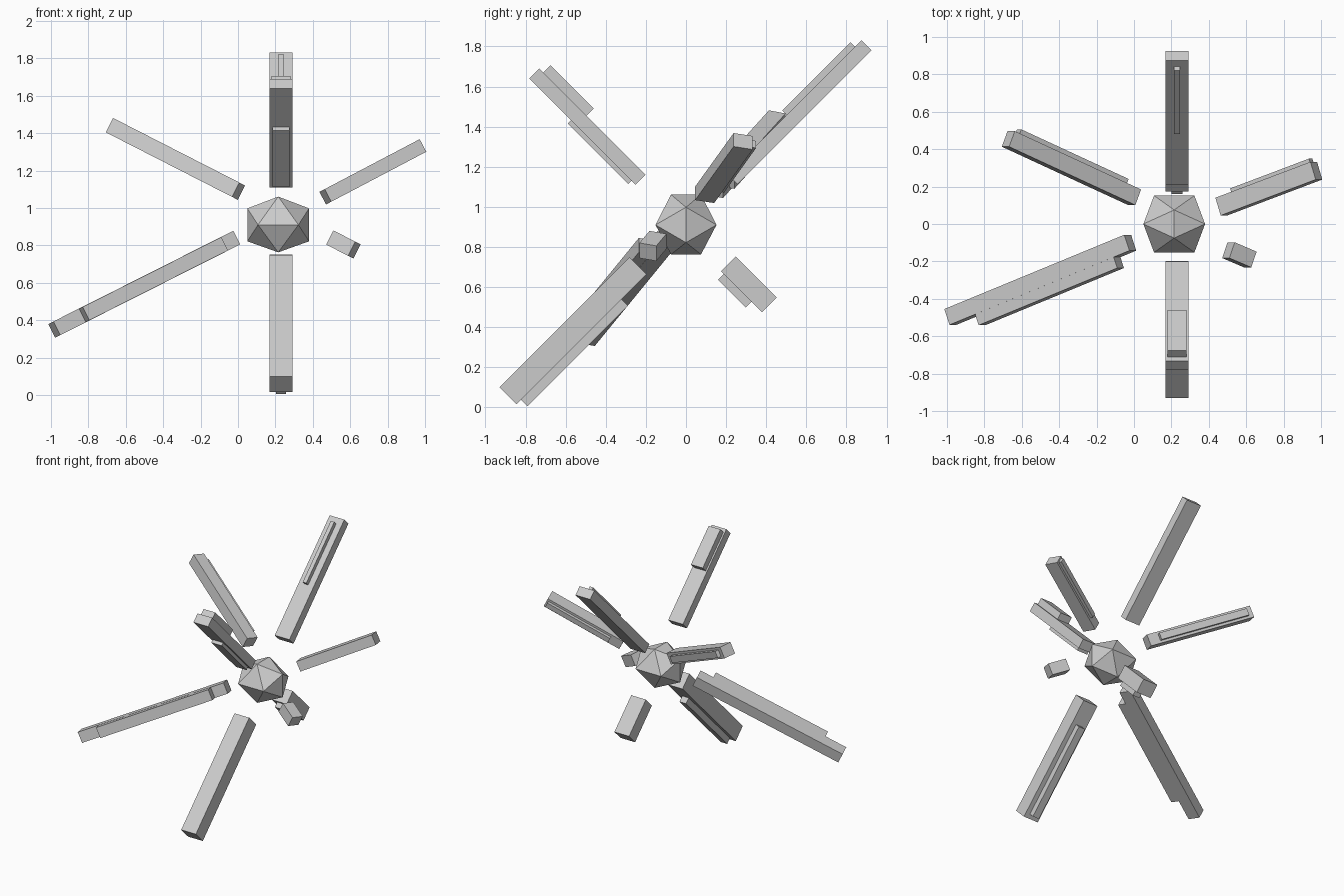
import bpy
from mathutils import Vector

if "Cube" in bpy.data.objects:
    bpy.data.objects.remove(bpy.data.objects["Cube"])

CENTER = Vector((0.23, 0, 0.91))


def mesh(name, verts, faces):
    me = bpy.data.meshes.new(name)
    me.from_pydata(verts, [], faces)
    me.update()
    ob = bpy.data.objects.new(name, me)
    bpy.context.collection.objects.link(ob)
    return ob


def box(name, origin, d, e1, e2, along, width, depth):
    """Box from ranges along d, symmetric width on e1, range on e2."""
    verts = [origin + d * a + e1 * s * width / 2 + e2 * h
             for a in along for s in (-1, 1) for h in depth]
    faces = [(0, 1, 3, 2), (4, 6, 7, 5), (0, 4, 5, 1),
             (2, 3, 7, 6), (0, 2, 6, 4), (1, 5, 7, 3)]
    if d.cross(e1).dot(e2) < 0:
        faces = [f[::-1] for f in faces]
    return mesh(name, verts, faces)


# central twenty-sided core
cx = 0.215
pts = []
for a in (-1, 1):
    for b in (-1, 1):
        pts += [(cx + a * 0.108, b * 0.152, 0.91),
                (cx, a * 0.075, 0.912 + b * 0.149),
                (cx + a * 0.165, 0, 0.91 + b * 0.088)]
import bmesh
core = mesh("core", [], [])
bm = bmesh.new()
for p in pts:
    bm.verts.new(p)
bmesh.ops.convex_hull(bm, input=bm.verts)
bm.normal_update()
bm.to_mesh(core.data)
bm.free()

# rays in the x = 0 plane: name, (y, z), e2 (y, z), boxes (along, width, depth)
R = 0.5 ** 0.5
X = Vector((1, 0, 0))
rays = [
    ("upper_back_ray", (1, 1), (-1, 1), [
        ((0.325, 1.27), 0.125, (-0.038, 0.032)),
        ((0.743, 1.224), 0.03, (0.032, 0.064))]),
    ("upper_front_ray", (-1, 1), (1, 1), [
        ((0.319, 1.068), 0.125, (-0.036, 0.034)),
        ((0.736, 1.04), 0.1, (0.034, 0.085)),
        ((0.347, 0.775), 0.09, (-0.06, -0.036))]),
    ("lower_front_ray", (-1, -1), (-1, 1), [
        ((0.313, 1.23), 0.125, (-0.035, 0.085)),
        ((0.49, 1.198), 0.055, (-0.081, -0.035))]),
    ("lower_back_ray", (1, -1), (1, 1), [
        ((0.287, 0.576), 0.125, (-0.04, 0.064)),
        ((0.307, 0.502), 0.06, (-0.08, -0.04))]),
]
for name, d, e, boxes in rays:
    for i, (along, w, depth) in enumerate(boxes):
        box(name if i == 0 else f"{name}_strip_{i}", CENTER,
            Vector((0, *d)) * R, X, Vector((0, *e)) * R, along, w, depth)

# side rays: base centre, tip centre, boxes (fraction along, width, depth to front)
sides = [
    ("upper_right_ray", (0.467, 0.093, 1.06), (0.975, 0.285, 1.327), [
        ((0, 1), 0.076, (-0.05, 0.05)),
        ((0.15, 0.98), 0.04, (-0.072, -0.05))]),
    ("upper_left_ray", (0.003, 0.143, 1.09), (-0.672, 0.455, 1.435), [
        ((0, 1), 0.086, (-0.045, 0.045)),
        ((0.1, 0.95), 0.05, (-0.072, -0.045))]),
    ("lower_left_ray", (-0.02, -0.1, 0.835), (-0.982, -0.497, 0.35), [
        ((0, 1), 0.082, (-0.045, 0.045)),
        ((0.088, 0.858), 0.08, (0.045, 0.107))]),
    ("lower_right_ray", (0.505, -0.14, 0.835), (0.622, -0.19, 0.775), [
        ((0, 1), 0.085, (-0.045, 0.045))]),
]
for name, base, tip, boxes in sides:
    base = Vector(base)
    d = Vector(tip) - base
    e1 = Vector((-d.z, 0, d.x)).normalized()
    e2 = d.cross(e1).normalized()
    if e2.y > 0:
        e2 = -e2
    for i, (along, w, depth) in enumerate(boxes):
        box(name if i == 0 else f"{name}_strip_{i}", base, d, e1, e2, along, w, depth)
